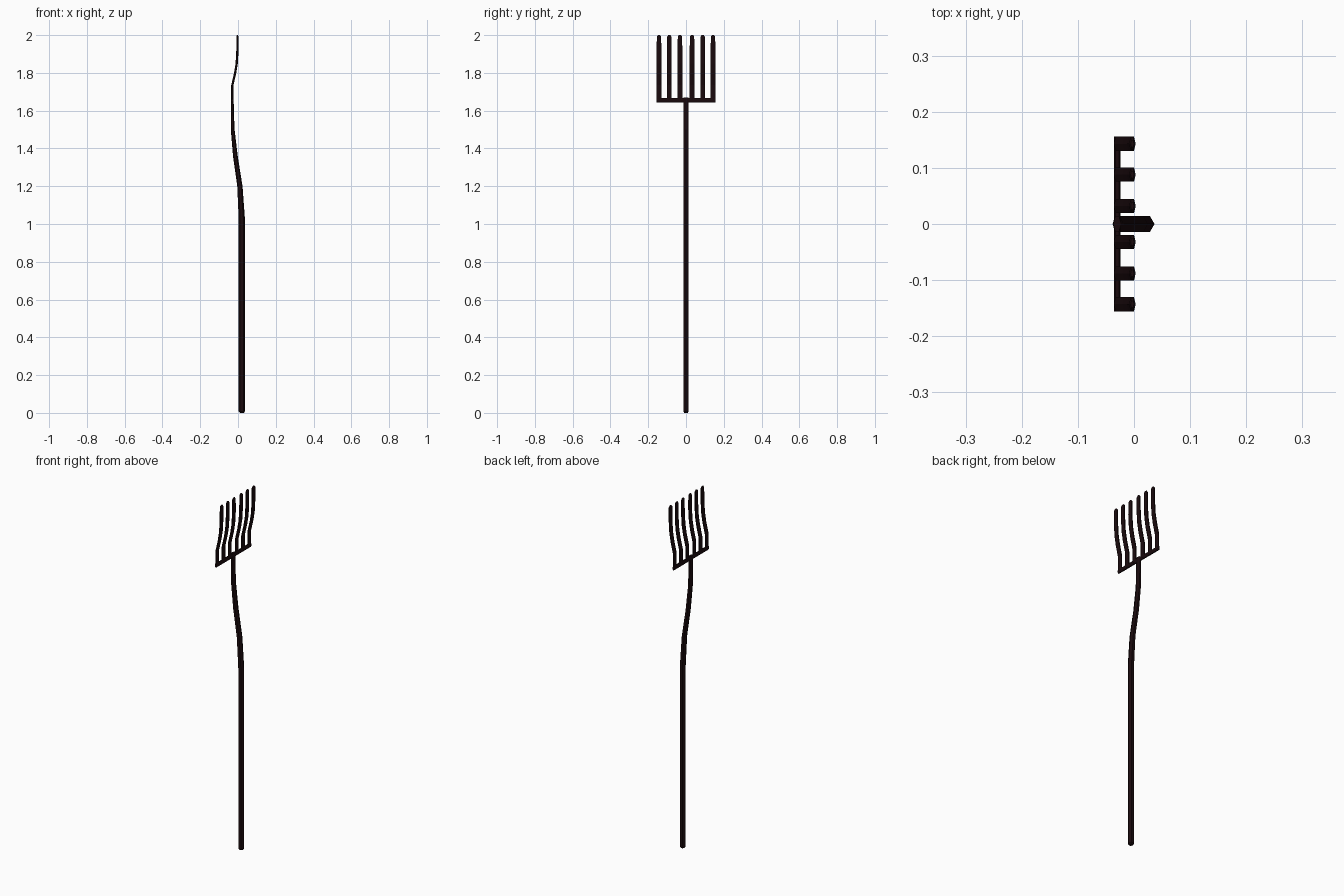
import bpy, bmesh, math

if "Cube" in bpy.data.objects:
    bpy.data.objects.remove(bpy.data.objects["Cube"])

iron = bpy.data.materials.new("dark iron brown")
iron.diffuse_color = (0.010, 0.003, 0.004, 1)
iron.use_nodes = True
iron.node_tree.nodes["Principled BSDF"].inputs["Base Color"].default_value = iron.diffuse_color


def sweep(name, rings):
    """Six-sided rod through rings given as lists of six points."""
    bm = bmesh.new()
    loops = [[bm.verts.new(p) for p in ring] for ring in rings]
    for a, b in zip(loops, loops[1:]):
        for i in range(6):
            j = (i + 1) % 6
            bm.faces.new((a[i], a[j], b[j], b[i]))
    bm.faces.new(loops[0])
    bm.faces.new(loops[-1])
    bmesh.ops.recalc_face_normals(bm, faces=bm.faces)
    mesh = bpy.data.meshes.new(name)
    bm.to_mesh(mesh)
    bm.free()
    mesh.materials.append(iron)
    obj = bpy.data.objects.new(name, mesh)
    bpy.context.collection.objects.link(obj)
    return obj


HEX = [(math.cos(i * math.pi / 3), math.sin(i * math.pi / 3) / 0.866)
       for i in range(6)]


def upright(x, y, z, rx, ry):
    return [(x + rx * c, y + ry * s, z) for c, s in HEX]


# Handle: eased butt, straight below, swept back and flattened towards the head
path = [(0.0, 0.020, 0.010, 0.009), (0.007, 0.020, 0.0165, 0.0145),
        (1.03, 0.020, 0.0165, 0.0145), (1.20, 0.010, 0.014, 0.0145),
        (1.36, -0.014, 0.0125, 0.0145), (1.50, -0.028, 0.010, 0.0145),
        (1.60, -0.030, 0.008, 0.0145), (1.669, -0.030, 0.007, 0.0135)]
sweep("handle", [upright(x, 0, z, rx, ry) for z, x, rx, ry in path])

# Crossbar
sweep("crossbar", [[(-0.030 + 0.006 * c, y, 1.655 + 0.011 * s) for c, s in HEX]
                   for y in (-0.156, 0.156)])

# Six curved tines with eased tips
tine = [(1.65, -0.030, 0.006, 0.0125), (1.735, -0.030, 0.006, 0.0125),
        (1.80, -0.015, 0.006, 0.0125), (1.85, -0.007, 0.006, 0.0125),
        (1.92, -0.003, 0.006, 0.0125), (1.991, -0.003, 0.006, 0.0115),
        (2.0, -0.003, 0.003, 0.006)]
for i, y in enumerate((-0.143, -0.088, -0.032, 0.032, 0.088, 0.143)):
    sweep(f"tine_{i + 1}", [upright(x, y, z, rx, ry) for z, x, rx, ry in tine])
